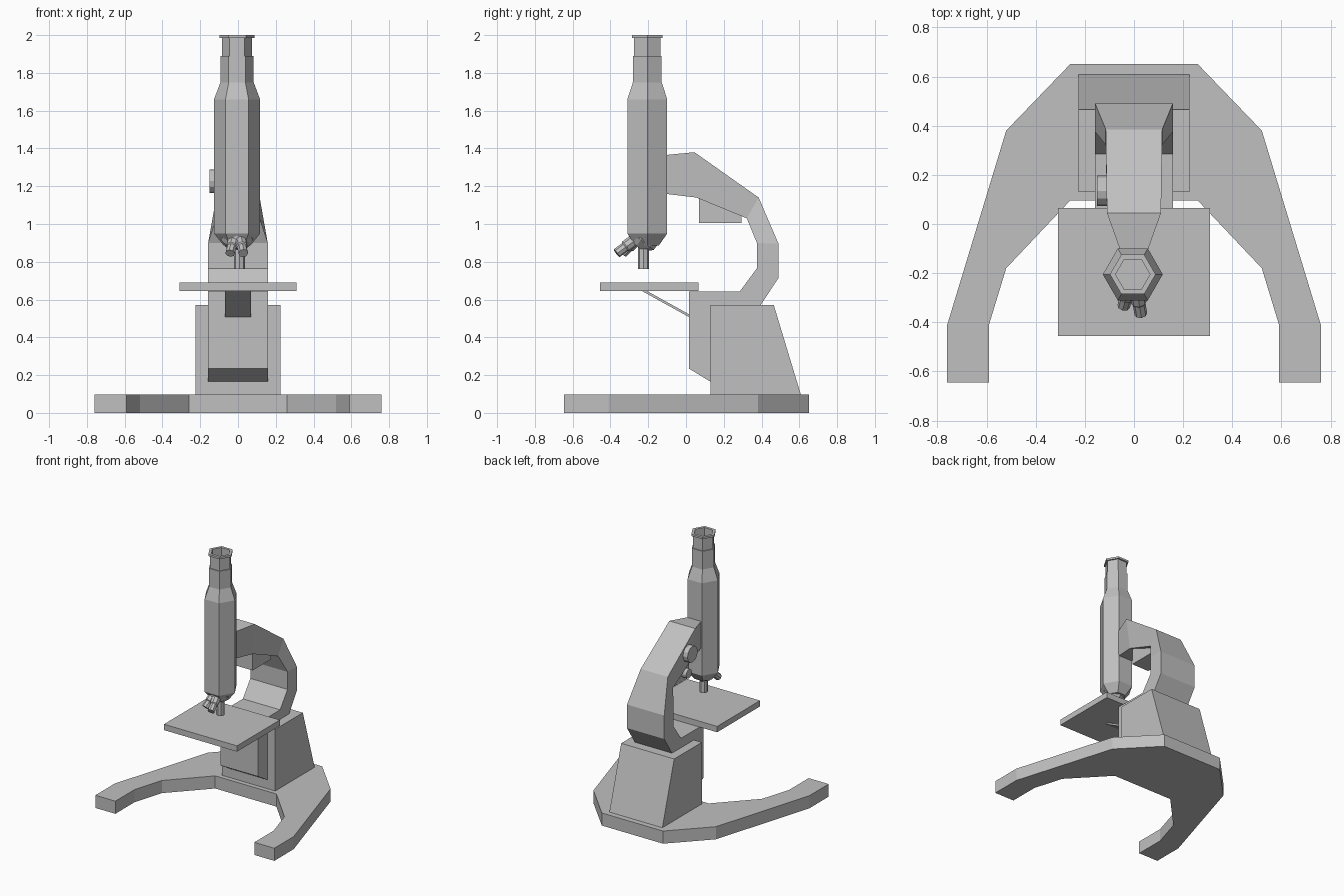
import bpy, bmesh
from math import cos, sin, tau
from mathutils import Vector

if "Cube" in bpy.data.objects:
    bpy.data.objects.remove(bpy.data.objects["Cube"])

grey = bpy.data.materials.new("plain grey")
grey.use_nodes = True
colour = (0.53, 0.53, 0.53, 1)
grey.diffuse_color = colour
grey.node_tree.nodes["Principled BSDF"].inputs["Base Color"].default_value = colour


def finish(name, bm):
    bmesh.ops.recalc_face_normals(bm, faces=bm.faces)
    mesh = bpy.data.meshes.new(name)
    bm.to_mesh(mesh)
    bm.free()
    mesh.materials.append(grey)
    obj = bpy.data.objects.new(name, mesh)
    bpy.context.collection.objects.link(obj)
    return obj


def loft(name, rings, caps=True):
    """Join rings of equal point count with quads."""
    bm = bmesh.new()
    loops = [[bm.verts.new(p) for p in ring] for ring in rings]
    n = len(loops[0])
    for a, b in zip(loops, loops[1:]):
        for i in range(n):
            j = (i + 1) % n
            bm.faces.new((a[i], a[j], b[j], b[i]))
    if caps:
        bm.faces.new(loops[0])
        bm.faces.new(loops[-1])
    return finish(name, bm)


def side_profile(name, points, half_width):
    """Extrude a (y, z) outline across x."""
    return loft(name, [[(x, y, z) for y, z in points] for x in (-half_width, half_width)])


def rod(name, start, end, profile, sides):
    """Turn (fraction along, radius) steps around the axis from start to end."""
    start, end = Vector(start), Vector(end)
    turn = (end - start).to_track_quat('Z', 'Y')
    return loft(name, [[start.lerp(end, t) + turn @ Vector((r * cos(tau * i / sides), r * sin(tau * i / sides), 0))
                        for i in range(sides)] for t, r in profile])


# Horseshoe foot
half = [(0.26, 0.65), (0.52, 0.38), (0.76, -0.41), (0.76, -0.645),
        (0.59, -0.645), (0.59, -0.41), (0.52, -0.18), (0.26, 0.095)]
outline = half + [(-x, y) for x, y in reversed(half)]
loft("horseshoe_foot", [[(x, y, z) for x, y in outline] for z in (0, 0.097)])

# Pillar and the block held inside it
side_profile("pillar", [(0.13, 0.09), (0.61, 0.09), (0.465, 0.57), (0.13, 0.57)], 0.225)
side_profile("pillar_block", [(0.015, 0.643), (0.285, 0.643), (0.395, 0.57), (0.395, 0.5),
                              (0.13, 0.165), (0.015, 0.235)], 0.158)

# Curved arm: outer point, inner point, outer and inner half widths
sections = [((0.395, 0.57), (0.285, 0.643), 0.158, 0.158),
            ((0.49, 0.715), (0.375, 0.765), 0.158, 0.158),
            ((0.49, 0.895), (0.375, 0.9), 0.158, 0.158),
            ((0.385, 1.14), (0.322, 1.03), 0.115, 0.115),
            ((0.045, 1.38), (0.055, 1.14), 0.11, 0.085),
            ((-0.11, 1.365), (-0.11, 1.16), 0.055, 0.055)]
loft("arm", [[(-w, *o), (w, *o), (v, *i), (-v, *i)] for o, i, w, v in sections])

# Focus housing and its two knobs
side_profile("focus_housing", [(0.07, 1.15), (0.07, 1.005), (0.295, 1.005), (0.295, 1.06)], 0.075)
rod("coarse_knob", (-0.07, 0.135, 1.227), (-0.15, 0.135, 1.227), [(0, 0.062), (1, 0.062)], 12)
rod("fine_knob", (-0.06, 0.135, 1.07), (-0.12, 0.135, 1.07), [(0, 0.035), (1, 0.035)], 12)

# Stage and mirror plate
loft("stage", [[(x, y, z) for x, y in ((-0.31, -0.455), (0.31, -0.455), (0.31, 0.065), (-0.31, 0.065))]
               for z in (0.645, 0.69)])
side_profile("mirror_plate", [(0.02, 0.505), (0.02, 0.52), (-0.215, 0.65), (-0.242, 0.65)], 0.068)

# Six-sided tube with a hollow eyepiece
tube = [(0.885, 0.07), (0.95, 0.122), (1.66, 0.122), (1.75, 0.088), (1.89, 0.088), (1.89, 0.08),
        (1.985, 0.08), (1.985, 0.093), (2, 0.093), (2, 0.07), (1.9, 0.07)]
loft("tube", [[(r * cos(tau * i / 6) - 0.005, r * sin(tau * i / 6) - 0.205, z) for i in range(6)] for z, r in tube])

# Turret and objectives
rod("turret", (-0.005, -0.215, 0.945), (-0.005, -0.262, 0.885), [(0, 0.085), (0.5, 0.085), (1, 0.05)], 8)
barrel = [(0, 0.032), (0.55, 0.032), (0.6, 0.026), (1, 0.026)]
rod("long_objective", (0.008, -0.225, 0.93), (0.008, -0.225, 0.763), [(0, 0.03), (1, 0.03)], 8)
rod("medium_objective", (0.01, -0.26, 0.925), (0.028, -0.367, 0.845), barrel, 8)
rod("short_objective", (-0.02, -0.255, 0.925), (-0.042, -0.335, 0.845), barrel, 8)
